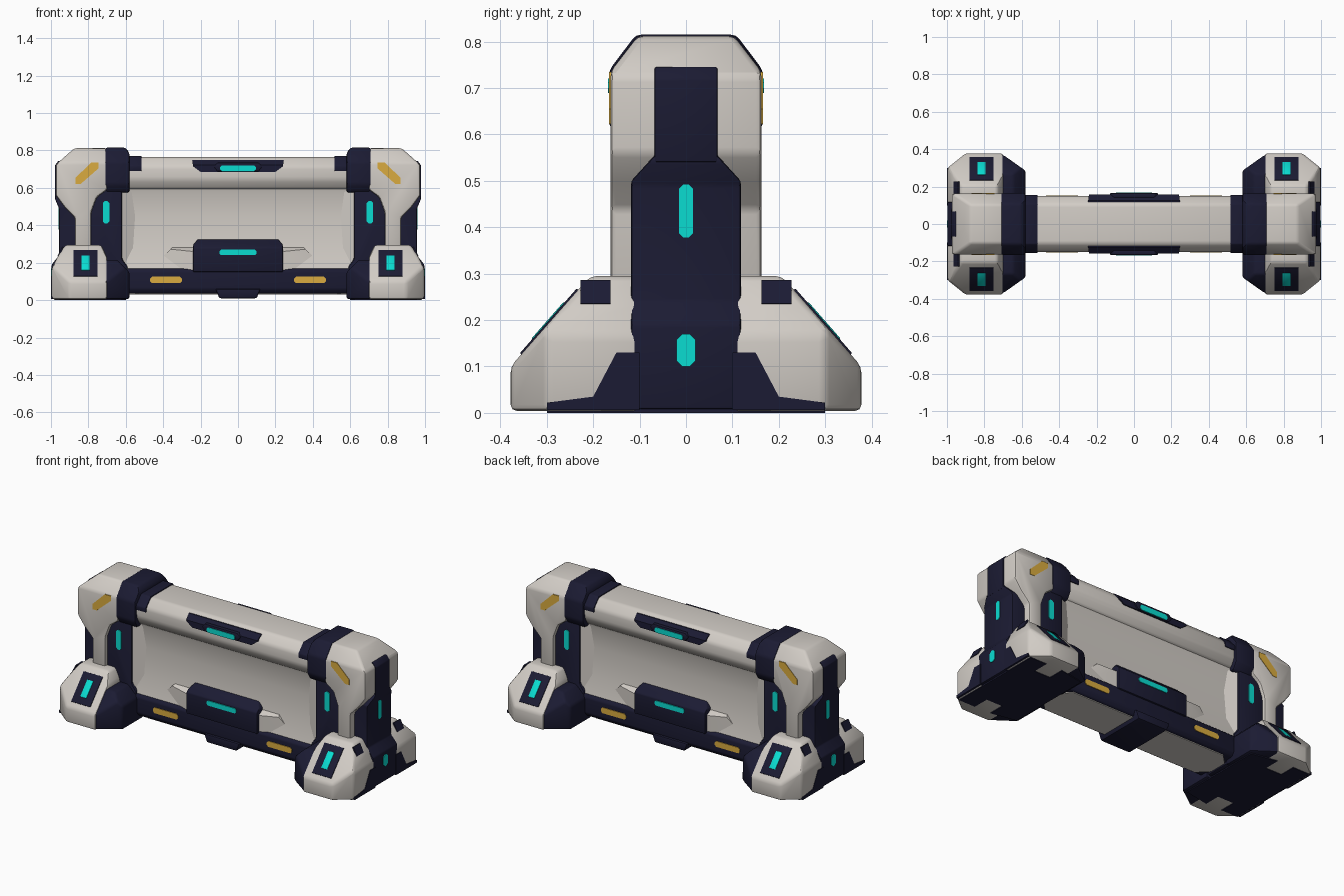
import bpy, bmesh, math
from mathutils import Matrix, Vector

if "Cube" in bpy.data.objects:
    bpy.data.objects.remove(bpy.data.objects["Cube"])


def material(name, rgb):
    m = bpy.data.materials.new(name)
    m.diffuse_color = (*rgb, 1)
    m.use_nodes = True
    m.node_tree.nodes["Principled BSDF"].inputs["Base Color"].default_value = m.diffuse_color
    return m


CREAM = material("warm cream", (0.64, 0.603, 0.56))
NAVY = material("dark navy", (0.011, 0.011, 0.033))
CYAN = material("glow cyan", (0.003, 0.72, 0.64))
AMBER = material("amber", (0.70, 0.41, 0.05))


def finish(name, bm, mat, bevel, mirror):
    bmesh.ops.recalc_face_normals(bm, faces=bm.faces[:])
    if bevel:
        edges = [e for e in bm.edges if len(e.link_faces) == 2 and e.calc_face_angle() > 0.3]
        bmesh.ops.bevel(bm, geom=edges, offset=bevel, segments=2, profile=0.5,
                        affect='EDGES', clamp_overlap=True)
    me = bpy.data.meshes.new(name)
    bm.to_mesh(me)
    bm.free()
    me.materials.append(mat)
    me.polygons.foreach_set("use_smooth", [True] * len(me.polygons))
    me.set_sharp_from_angle(angle=math.radians(32))
    ob = bpy.data.objects.new(name, me)
    bpy.context.collection.objects.link(ob)
    if mirror:
        mod = ob.modifiers.new("Mirror", 'MIRROR')
        mod.use_axis = ('X' in mirror, 'Y' in mirror, False)
        mod.use_mirror_merge = False
    return ob


def prism(name, mat, pts, axis, lo, hi, bevel=0.0, mirror="", cuts=()):
    """Extrude a profile along an axis, then slice it by planes (point, normal)."""
    def place(p, d):
        return {'x': (d, p[0], p[1]), 'y': (p[0], d, p[1]), 'z': (p[0], p[1], d)}[axis]
    bm = bmesh.new()
    a = [bm.verts.new(place(p, lo)) for p in pts]
    b = [bm.verts.new(place(p, hi)) for p in pts]
    bm.faces.new(a)
    bm.faces.new(b[::-1])
    n = len(pts)
    for i in range(n):
        j = (i + 1) % n
        bm.faces.new((a[i], b[i], b[j], a[j]))
    for co, no in cuts:
        bmesh.ops.bisect_plane(bm, geom=bm.verts[:] + bm.edges[:] + bm.faces[:],
                               plane_co=co, plane_no=Vector(no).normalized(), clear_outer=True)
        bmesh.ops.holes_fill(bm, edges=[e for e in bm.edges if e.is_boundary], sides=0)
    return finish(name, bm, mat, bevel, mirror)


def plate(name, mat, center, size, rot, bevel=0.0, mirror="XY"):
    """Thin box on a tilted surface; rot = (angle, axis)."""
    bm = bmesh.new()
    m = Matrix.Translation(center) @ Matrix.Rotation(math.radians(rot[0]), 4, rot[1])
    bmesh.ops.create_cube(bm, size=1, matrix=m @ Matrix.Diagonal((*size, 1)))
    return finish(name, bm, mat, bevel, mirror)


def sym(half):
    """Close a half profile (first coordinate positive) by reflection."""
    return half + [(-a, b) for a, b in reversed(half)]


def bar(cx, cz, w, h):
    """Rectangle with clipped corners."""
    c = min(w, h) * 0.3
    q = [(w/2 - c, h/2), (w/2, h/2 - c), (w/2, c - h/2), (w/2 - c, -h/2)]
    return [(cx + a, cz + b) for a, b in sym(q)]


# --- Central span: recessed panel, rails ---
prism("recessed_panel", CREAM, sym([(.125, .62), (.108, .575), (.10, .45), (.105, .28), (.135, .15)]), 'x', -.66, .66)
prism("top_rail", CREAM, sym([(.105, .765), (.15, .715), (.15, .645), (.12, .592)]), 'x', -.62, .62, .015)
prism("bottom_rail", NAVY, sym([(.13, .172), (.148, .155), (.148, .06), (.13, .035)]), 'x', -.64, .64, .008)
prism("rail_underside", CREAM, bar(0, 0, 1.2, .24), 'z', .03, .037)
prism("panel_bulge", CREAM, [(0, .16), (.48, .16), (.30, .33), (0, .33)], 'y', 0, .142, 0, "XY",
      [((.24, .142, 0), (.17, .98, 0)), ((0, .142, .26), (0, .5, .86))])
prism("recess_end_ramp", CREAM, [(.55, .10), (.64, .10), (.64, .14)], 'z', .15, .62, 0, "XY")
prism("center_foot", NAVY, sym([(.12, .06), (.10, .01)]), 'y', -.16, .16, .008)

# --- Centre plates and lights on both faces ---
prism("lower_center_block", NAVY, sym([(.215, .325), (.24, .295), (.24, .15)]), 'y', -.158, .158, .006, "",
      [((0, s * .158, .28), (0, s * .55, .6)) for s in (-1, 1)])
prism("lower_center_light", CYAN, bar(0, .255, .2, .03), 'y', .15, .163, 0, "Y")
prism("upper_center_plate", NAVY, sym([(.245, .75), (.24, .715), (.20, .685)]), 'y', .11, .157, 0, "Y",
      [((0, .157, .722), (0, .66, .75))])
prism("upper_center_boss", NAVY, sym([(.11, .735), (.13, .715), (.11, .688)]), 'y', .14, .165, .004, "Y")
prism("upper_center_light", CYAN, bar(0, .705, .19, .032), 'y', .15, .168, 0, "Y")
prism("bottom_rail_marker", AMBER, bar(.385, .108, .17, .035), 'y', .14, .152, 0, "XY")

# --- Rail sleeves and collars ---
prism("rail_sleeve", NAVY, sym([(.107, .771), (.155, .718), (.155, .69)]), 'x', .515, .60, .005, "X")
prism("collar", NAVY, sym([(.108, .815), (.166, .738), (.166, .62), (.14, .575)]), 'x', .58, .712, .012, "X",
      [((.60, 0, .815), (-.75, 0, .5))])

# --- Inner posts ---
prism("inner_post", NAVY, [(.62, .62), (.62, .22), (.59, .18), (.59, .02), (.81, .02), (.81, .62)],
      'y', -.142, .142, .012, "X")
prism("post_light", CYAN, bar(.705, .47, .034, .12), 'y', .13, .146, 0, "XY")

# --- Shoulder caps running down into the legs ---
prism("shoulder_cap", CREAM,
      [(.70, .812), (.875, .812), (.974, .725), (.974, .56), (.93, .50), (.872, .44), (.872, .25),
       (.785, .25), (.785, .47), (.755, .55), (.70, .59)], 'y', -.163, .163, .018, "X",
      [((0, s * .163, .735), (0, s * .075, .058)) for s in (-1, 1)])
prism("shoulder_stripe", AMBER,
      [(.745, .735), (.785, .735), (.868, .655), (.868, .622), (.84, .622), (.745, .705)],
      'y', .15, .1655, 0, "XY")

# --- Outer spine: wide base and narrow upper plate ---
prism("outer_spine", NAVY, [(.80, .57), (.978, .57), (.978, .54), (.957, .49), (.957, .24), (.996, .19),
                            (.996, .008), (.80, .008)],
      'y', -.118, .118, .006, "X",
      [((0, s * .118, .50), (0, .06 * s, .055)) for s in (-1, 1)])
prism("upper_spine", NAVY, [(.92, .745), (.96, .745), (.979, .72), (.979, .54), (.90, .54)],
      'y', -.068, .068, .004, "X")
prism("spine_light", CYAN, bar(0, .435, .03, .115), 'x', .94, .960, 0, "X")
prism("spine_base_light", CYAN, bar(0, .135, .04, .07), 'x', .98, 1.0, 0, "X")

# --- Feet: cream outer shoe, navy inner shoe ---
slope = ((0, .378, .10), (0, .75, .66))
prism("foot_shoe", CREAM, [(.70, .10), (.997, .10), (.997, .30), (.90, .378), (.70, .378)],
      'z', .004, .295, .015, "XY", [slope, ((.997, 0, .18), (.05, 0, .032)),
                                    ((.965, 0, .23), (.06, 0, .03)), ((.70, 0, .23), (-.85, 0, .4))])
prism("foot_inner_shoe", NAVY, [(.58, .08), (.73, .08), (.73, .37), (.70, .37), (.58, .285)],
      'z', .006, .215, .012, "XY",
      [((0, .37, .10), (0, .75, .66)), ((.58, 0, .15), (-.7, 0, .7))])
prism("foot_sole", NAVY, [(.60, 0), (.98, 0), (.98, .30), (.87, .30), (.87, .20), (.76, .20), (.76, .30), (.60, .27)],
      'z', 0, .008, 0, "XY")
prism("foot_side_plate", NAVY, [(.10, .13), (.15, .13), (.20, .035), (.30, .022), (.30, .006), (.10, .006)],
      'x', .97, 1.0, 0, "XY")
plate("foot_clip", NAVY, (.949, .195, .259), (.056, .065, .008), (63.4, 'Y'))

# Sloped pads with lights on the feet
tilt = (-48.7, 'X')
plate("foot_pad", NAVY, (.815, .293, .195), (.13, .185, .010), tilt, .002)
plate("foot_light", CYAN, (.815, .2945, .1965), (.042, .105, .010), tilt, .002)
